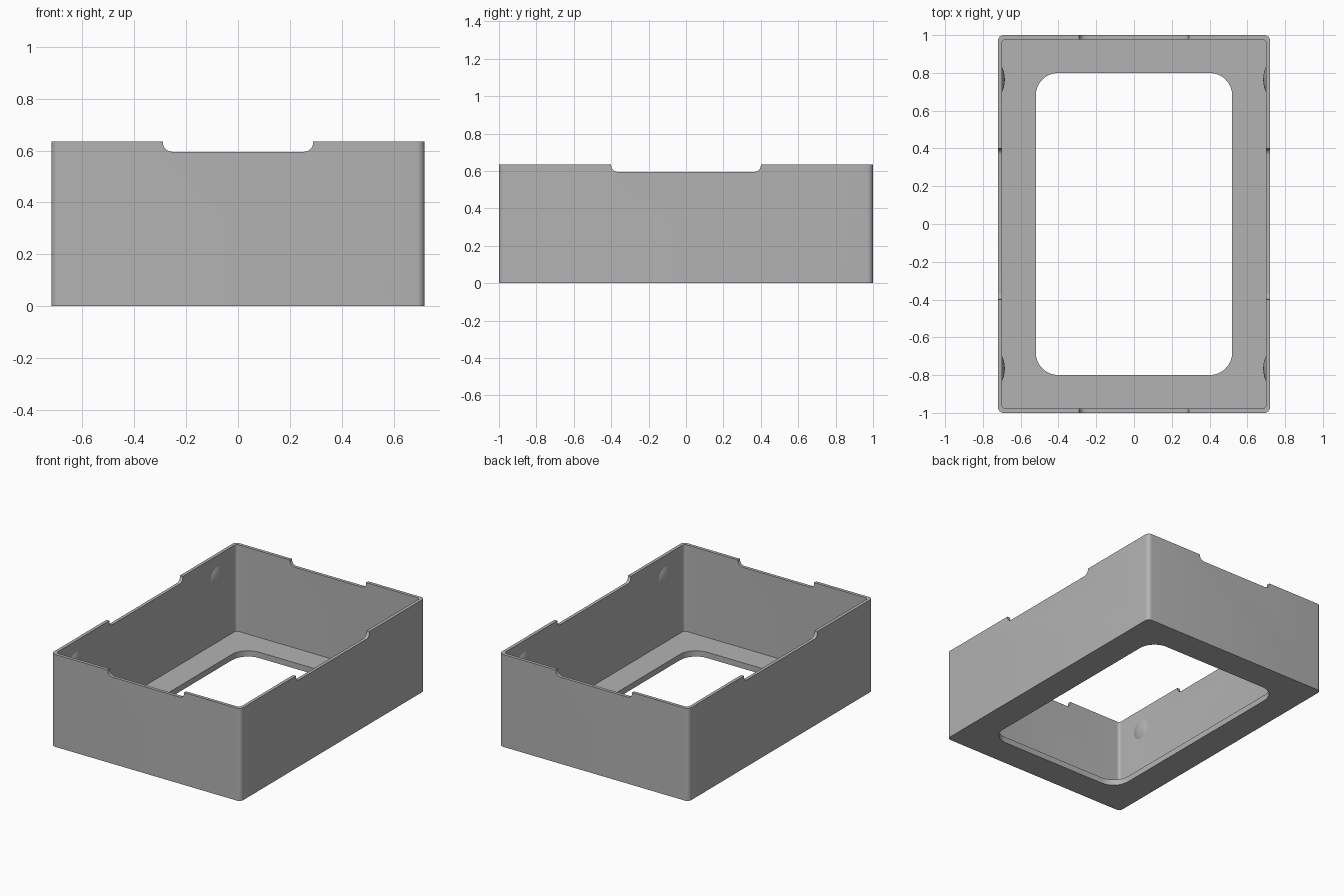
import bpy, bmesh, math
from mathutils import Matrix

if "Cube" in bpy.data.objects:
    bpy.data.objects.remove(bpy.data.objects["Cube"])

HX, HY, H = 0.72, 1.0, 0.635      # outer half sizes and height
WALL, FLOOR = 0.022, 0.04
NOTCH_Z = 0.595

grey = bpy.data.materials.new("grey")
grey.diffuse_color = (0.45, 0.45, 0.45, 1)
grey.use_nodes = True
grey.node_tree.nodes["Principled BSDF"].inputs["Base Color"].default_value = grey.diffuse_color


def arc(cx, cy, r, a0, a1, n=8):
    return [(cx + r * math.cos(math.radians(a0 + (a1 - a0) * i / n)),
             cy + r * math.sin(math.radians(a0 + (a1 - a0) * i / n))) for i in range(n + 1)]


def rounded(hx, hy, r):
    x, y = hx - r, hy - r
    return (arc(x, y, r, 0, 90) + arc(-x, y, r, 90, 180)
            + arc(-x, -y, r, 180, 270) + arc(x, -y, r, 270, 360))


def finish(name, bm):
    bmesh.ops.recalc_face_normals(bm, faces=bm.faces)
    me = bpy.data.meshes.new(name)
    bm.to_mesh(me)
    bm.free()
    me.materials.append(grey)
    ob = bpy.data.objects.new(name, me)
    bpy.context.collection.objects.link(ob)
    return ob


def prism(name, outline, z0, z1, matrix=Matrix()):
    bm = bmesh.new()
    face = bm.faces.new([bm.verts.new((x, y, z0)) for x, y in outline])
    ext = bmesh.ops.extrude_face_region(bm, geom=[face])["geom"]
    bmesh.ops.translate(bm, vec=(0, 0, z1 - z0),
                        verts=[v for v in ext if isinstance(v, bmesh.types.BMVert)])
    bm.transform(matrix)
    return finish(name, bm)


def notch_outline(hw, r=0.036):
    # wide slot, rounded at its lower corners
    return (arc(-hw + r, NOTCH_Z + r, r, 180, 270) + arc(hw - r, NOTCH_Z + r, r, 270, 360)
            + [(hw, H + 0.1), (-hw, H + 0.1)])


# tray body
body = prism("tray_body", rounded(HX, HY, 0.03), 0, H)

# cavity, floor opening, and rim notches through opposite walls
stand = Matrix.Rotation(math.pi / 2, 4, 'X')
turn = Matrix.Rotation(math.pi / 2, 4, 'Z')
cutters = [
    prism("cavity_cutter", rounded(HX - WALL, HY - WALL, 0.02), FLOOR, H + 0.2),
    prism("opening_cutter", rounded(0.52, 0.80, 0.12), -0.1, FLOOR + 0.1),
    prism("end_notch_cutter", notch_outline(0.29), -1.2, 1.2, stand),
    prism("side_notch_cutter", notch_outline(0.40), -1.0, 1.0, turn @ stand),
]
bpy.context.view_layer.objects.active = body
for c in cutters:
    mod = body.modifiers.new("cut", 'BOOLEAN')
    mod.operation, mod.solver, mod.object = 'DIFFERENCE', 'EXACT', c
    bpy.ops.object.modifier_apply(modifier=mod.name)
for c in cutters:
    bpy.data.objects.remove(c)


# shallow domed bumps inside the long walls
def bump(name, sx, sy, a=0.066, h=0.014):
    R = (a * a + h * h) / (2 * h)
    top = math.asin(a / R)
    bm = bmesh.new()
    pts = [bm.verts.new((R * math.cos(top * i / 6) - R + h, 0, R * math.sin(top * i / 6)))
           for i in range(7)]
    edges = [bm.edges.new(p) for p in zip(pts, pts[1:])]
    bmesh.ops.spin(bm, geom=pts + edges, axis=(1, 0, 0), cent=(0, 0, 0),
                   angle=2 * math.pi, steps=32, use_duplicate=False)
    bmesh.ops.remove_doubles(bm, verts=bm.verts, dist=1e-5)
    rim = [e for e in bm.edges if e.is_boundary]
    bmesh.ops.holes_fill(bm, edges=rim)
    bm.transform(Matrix.Translation((sx * (HX - WALL), sy * 0.765, 0.49))
                 @ Matrix.Rotation(math.pi if sx > 0 else 0, 4, 'Z'))
    return finish(name, bm)


parts = [body]
for sx, side in ((-1, "left"), (1, "right")):
    for sy, end in ((-1, "front"), (1, "back")):
        parts.append(bump(f"{side}_{end}_bump", sx, sy))

bpy.ops.object.select_all(action='DESELECT')
for ob in parts:
    ob.select_set(True)
bpy.context.view_layer.objects.active = body
bpy.ops.object.shade_smooth_by_angle(angle=math.radians(30))
